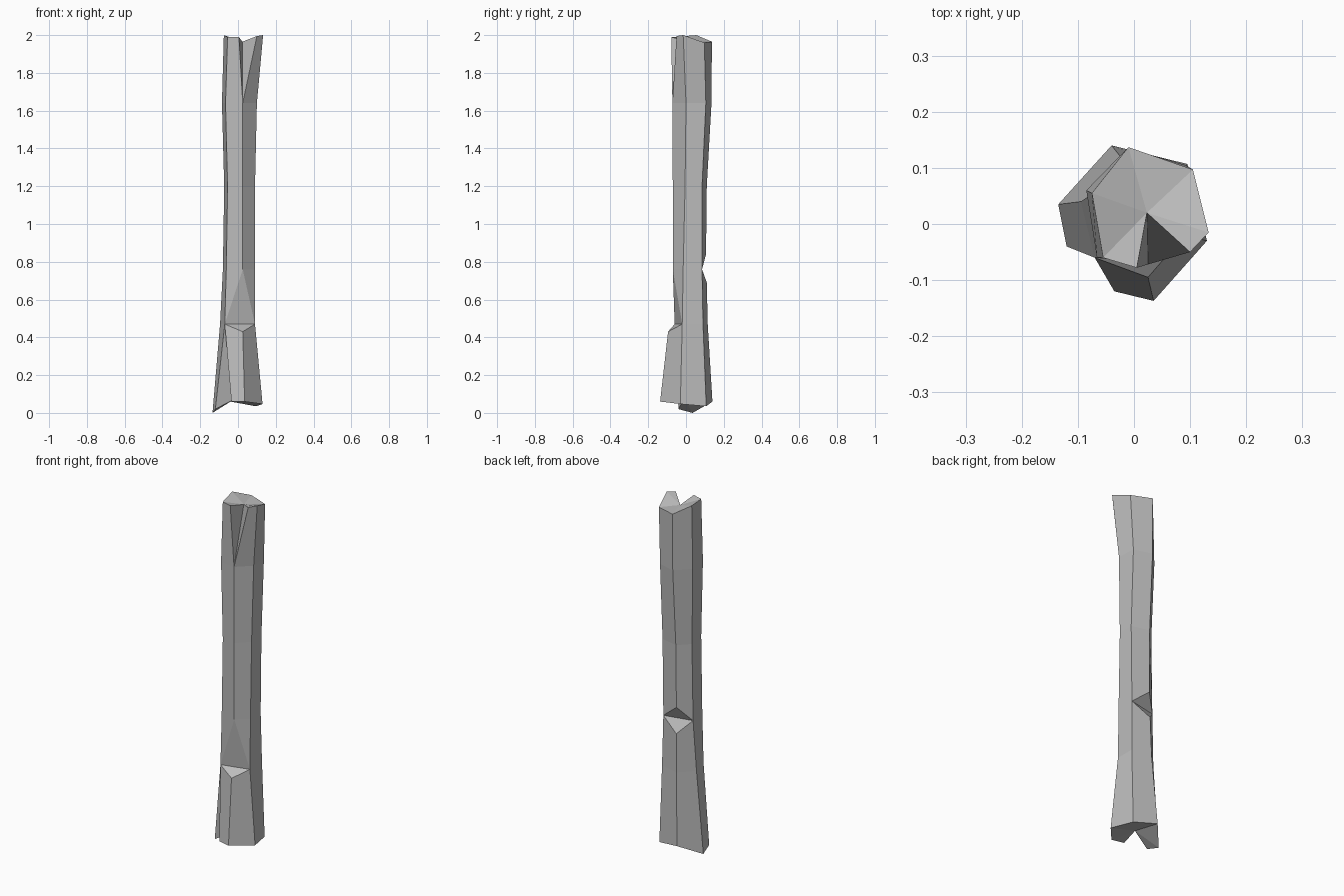
import bpy, bmesh

if "Cube" in bpy.data.objects:
    bpy.data.objects.remove(bpy.data.objects["Cube"])

# Six edge columns of the hexagonal trunk, in order around it:
# back, back_right, right, front, front_left, left
LEVELS = [0.47, 0.76, 1.2, 1.64]
MIDDLE = [
    [(-.02, .115), (.09, .09), (.09, -.02), (.025, -.095), (-.07, -.06), (-.095, .04)],
    [(-.015, .11), (.085, .085), (.09, -.015), (.025, -.07), (-.062, -.06), (-.08, .05)],
    [(-.012, .11), (.09, .085), (.09, -.005), (.025, -.07), (-.055, -.06), (-.073, .05)],
    [(-.01, .135), (.092, .105), (.1, 0), (.025, -.072), (-.066, -.06), (-.085, .06)],
]
BOTTOM = [(-.04, .14, .06), (.095, .107, .035), (.13, -.03, .047),
          (.035, -.137, .06), (-.035, -.12, .06), (-.135, .035, 0)]
TOP = [(-.01, .137, 1.965), (.105, .097, 1.96), (.133, -.015, 2),
       (.005, -.078, 1.99), (-.055, -.06, 1.99), (-.075, .055, 2)]
BACK, BACK_R, RIGHT, FRONT, FRONT_L, LEFT = range(6)

bm = bmesh.new()


def vert(x, y, z):
    return bm.verts.new((x, y, z))


rings = [[vert(*p) for p in BOTTOM]]
rings += [[vert(x, y, z) for x, y in ring] for ring, z in zip(MIDDLE, LEVELS)]
rings += [[vert(*p) for p in TOP]]

# Step below the front chip, and the two lips of the chip in the back edge
rings[1][FRONT].co.z = 0.43
rings[2][BACK].co.z = 0.69
chip_lip = vert(-.013, .106, .84)

# Second halves of the edges that are split open at the bottom and top
split_bottom = vert(-.12, -.04, .02)
split_top = vert(.1, -.05, 1.995)

# Long side faces, strip by strip
for i in range(6):
    j = (i + 1) % 6
    for k in range(5):
        quad = [rings[k][i], rings[k][j], rings[k + 1][j], rings[k + 1][i]]
        if k == 0 and i == FRONT_L:
            quad[0] = split_bottom
        if k == 4 and j == FRONT:
            quad[2] = split_top
        if k == 2 and i == BACK:
            quad[0] = chip_lip
        if k == 2 and j == BACK:
            quad[1] = chip_lip
        if k == 1 and FRONT in (i, j):      # the front step takes this corner
            quad.remove(rings[1][FRONT])
        bm.faces.new(quad)

# Front step and back chip: two triangles each
for level, edge, a, b, other in ((1, FRONT, RIGHT, FRONT_L, rings[2][FRONT]),
                                 (2, BACK, BACK_R, LEFT, chip_lip)):
    left, right = rings[level][a], rings[level][b]
    bm.faces.new((rings[level][edge], left, right))
    bm.faces.new((other, right, left))


# End caps as open fans, with the split walls running in to the centre
def cap(loop, centre, apex):
    for a, b in zip(loop, loop[1:]):
        bm.faces.new((a, b, centre))
    for lip in (loop[0], loop[-1]):
        bm.faces.new((lip, centre, apex))


low = rings[0]
cap([split_bottom, low[LEFT]] + low[BACK:FRONT_L + 1],
    vert(-.015, -.01, .075), rings[1][FRONT_L])
high = rings[5]
cap(high[FRONT:] + high[BACK:FRONT] + [split_top],
    vert(.023, .02, 1.965), rings[4][FRONT])

bmesh.ops.recalc_face_normals(bm, faces=bm.faces)
mesh = bpy.data.meshes.new("trunk")
bm.to_mesh(mesh)
bm.free()

grey = bpy.data.materials.new("grey")
grey.diffuse_color = (0.5, 0.5, 0.5, 1)
grey.use_nodes = True
grey.node_tree.nodes["Principled BSDF"].inputs["Base Color"].default_value = grey.diffuse_color
mesh.materials.append(grey)
trunk = bpy.data.objects.new("trunk", mesh)
bpy.context.collection.objects.link(trunk)
